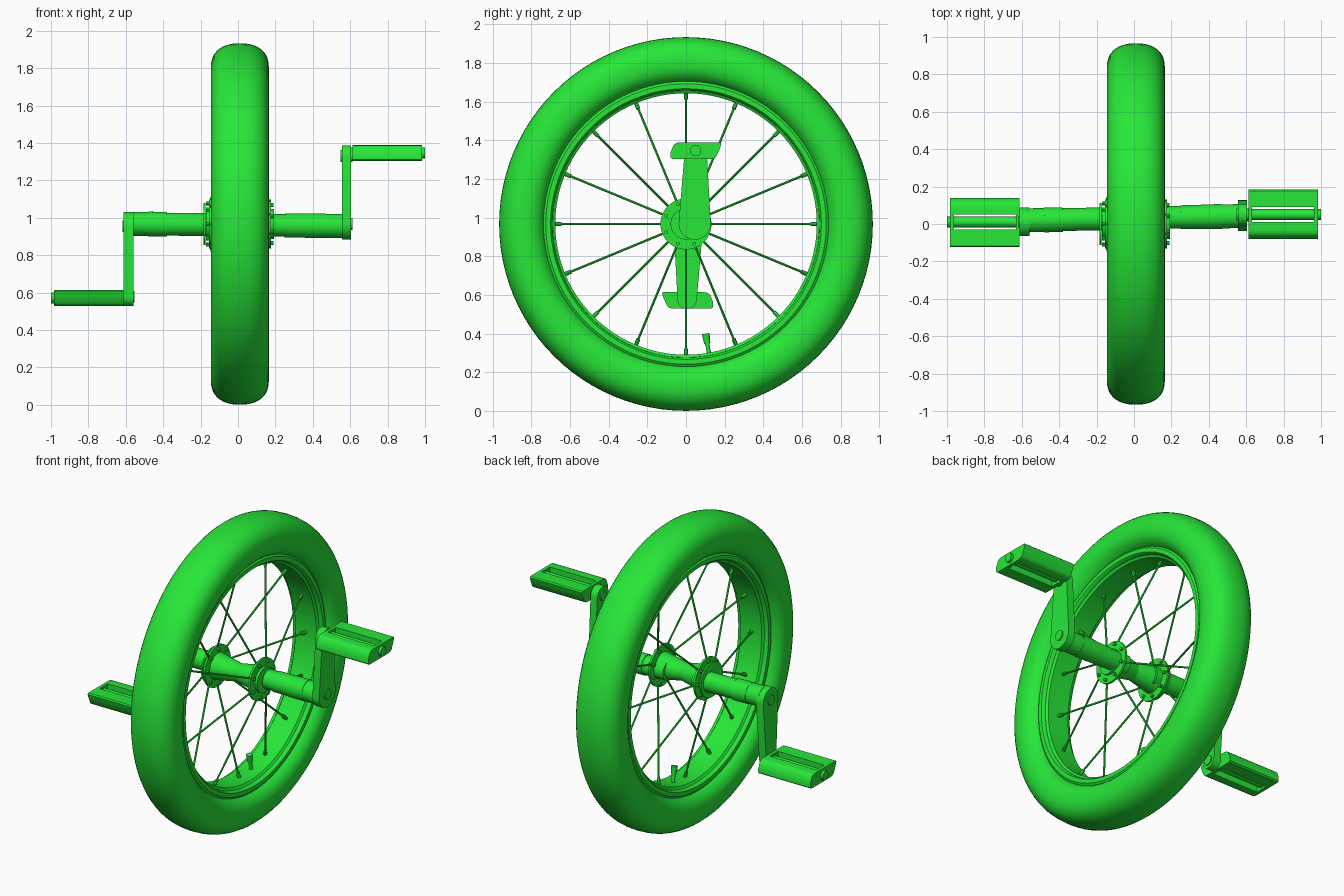
import bpy, bmesh
from math import sin, cos, pi, copysign
from mathutils import Vector

if "Cube" in bpy.data.objects:
    bpy.data.objects.remove(bpy.data.objects["Cube"])

green = bpy.data.materials.new("green")
green.diffuse_color = (0.02, 0.8, 0.04, 1)
green.use_nodes = True
green.node_tree.nodes["Principled BSDF"].inputs["Base Color"].default_value = green.diffuse_color
HUB = Vector((0.01, 0, 0.967))


def finish(name, bm):
    bmesh.ops.recalc_face_normals(bm, faces=bm.faces)
    me = bpy.data.meshes.new(name)
    bm.to_mesh(me)
    bm.free()
    me.materials.append(green)
    ob = bpy.data.objects.new(name, me)
    bpy.context.collection.objects.link(ob)
    return ob


def lathe(name, profile, seg):
    """Revolve a closed (x, radius) profile about the wheel axis."""
    bm = bmesh.new()
    rings = []
    for i in range(seg):
        a = 2 * pi * i / seg
        rings.append([bm.verts.new(HUB + Vector((x, r * cos(a), r * sin(a)))) for x, r in profile])
    n = len(profile)
    for i in range(seg):
        p, q = rings[i], rings[(i + 1) % seg]
        for j in range(n):
            k = (j + 1) % n
            bm.faces.new((p[j], p[k], q[k], q[j]))
    return finish(name, bm)


def rod(bm, a, b, r, seg=32, r2=None):
    """Add a capped cylinder or cone from a to b."""
    a, b = Vector(a), Vector(b)
    d = b - a
    m = d.to_track_quat('Z', 'Y').to_matrix().to_4x4()
    m.translation = (a + b) / 2
    bmesh.ops.create_cone(bm, cap_ends=True, segments=seg, radius1=r,
                          radius2=r if r2 is None else r2, depth=d.length, matrix=m)


def prism(bm, pts, x0, x1):
    """Extrude a (y, z) outline along x."""
    a = [bm.verts.new((x0, y, z)) for y, z in pts]
    b = [bm.verts.new((x1, y, z)) for y, z in pts]
    bm.faces.new(a)
    bm.faces.new(b)
    for i in range(len(pts)):
        j = (i + 1) % len(pts)
        bm.faces.new((a[i], a[j], b[j], b[i]))


# Tyre: squarish rounded tube
def sup(v):
    return copysign(abs(v) ** 0.85, v)


tyre = [(0.155 * sup(cos(t)), 0.835 + (0.131 if sin(t) > 0 else 0.118) * sup(sin(t)))
        for t in [2 * pi * i / 36 for i in range(36)]]
lathe("tyre", tyre, 96)

# Rim with a raised lip on both edges
half = [(0.075, 0.676), (0.085, 0.69), (0.098, 0.692), (0.108, 0.70), (0.108, 0.725), (0.09, 0.75)]
lathe("rim", half + [(-x, r) for x, r in reversed(half)], 96)

# Hub shell, narrow in the middle, with two flanges
bm = bmesh.new()
for s in (-1, 1):
    rod(bm, HUB, HUB + Vector((s * 0.16, 0, 0)), 0.055, 40, 0.085)
    rod(bm, HUB + Vector((s * 0.153, 0, 0)), HUB + Vector((s * 0.166, 0, 0)), 0.132, 48)
    rod(bm, HUB + Vector((s * 0.166, 0, 0)), HUB + Vector((s * 0.182, 0, 0)), 0.08, 40)
rod(bm, HUB + Vector((-0.195, 0, 0)), HUB + Vector((-0.185, 0, 0)), 0.112, 48)
finish("hub", bm)


# Stepped axle and bearing sleeves, slightly skewed
def axis(x):
    return Vector((x, 0.031 + 0.012 * x / 0.6, 0.962 - 0.006 * x / 0.6))


bm = bmesh.new()
for x0, x1, r in ((-0.57, -0.48, 0.064), (-0.48, -0.38, 0.066), (-0.38, -0.1, 0.061),
                  (0.1, 0.25, 0.06), (0.25, 0.36, 0.064), (0.36, 0.47, 0.066), (0.47, 0.56, 0.064)):
    rod(bm, axis(x0), axis(x1), r)
finish("axle", bm)

# Spokes alternate between the flanges
bm = bmesh.new()
for i in range(16):
    a = 2 * pi * i / 16
    d = Vector((0, cos(a), sin(a)))
    foot = HUB + d * 0.11 + Vector((0.16 if i % 2 else -0.16, 0, 0))
    end = HUB + d * 0.685
    rod(bm, foot, end, 0.006, 8)
    rod(bm, end.lerp(foot, 0.07), end, 0.011, 8)
    rod(bm, foot - Vector((0.02, 0, 0)), foot + Vector((0.02, 0, 0)), 0.01, 8)
finish("spokes", bm)

# Tyre valve
bm = bmesh.new()
rod(bm, (0.01, 0.122, 0.28), (0.01, 0.108, 0.36), 0.011, 16)
rod(bm, (0.01, 0.110, 0.35), (0.01, 0.102, 0.40), 0.016, 16, 0.02)
finish("valve", bm)


# Tapered crank arms with end bosses
def crank(name, x0, x1, base, rb, tip, rt):
    bm = bmesh.new()
    up = 1 if tip[1] > base[1] else -1
    pts = []
    for c, r, s in ((base, rb, -up), (tip, rt, up)):
        for i in range(17):
            t = pi * i / 16
            k = -s * up
            pts.append((c[0] + k * r * cos(t), c[1] + s * r * sin(t)))
    prism(bm, pts, x0, x1)
    m, w = (x0 + x1) / 2, abs(x1 - x0) / 2 + 0.007
    for c in (base, tip):
        rod(bm, (m - w, *c), (m + w, *c), 0.032, 24)
    finish(name, bm)


crank("right_crank", 0.556, 0.604, (0.045, 0.968), 0.083, (0.05, 1.33), 0.058)
crank("left_crank", -0.611, -0.56, (0.012, 0.955), 0.076, (0.006, 0.578), 0.05)

# Pedals: two tread blocks, end plates and a spindle
front = [(-0.04, -0.043), (-0.12, -0.043), (-0.13, -0.035), (-0.13, -0.01), (-0.115, 0.028),
         (-0.10, 0.04), (-0.08, 0.043), (-0.04, 0.043)]
back = [(0.04, 0.043), (0.127, 0.043), (0.134, 0.036), (0.125, 0.01), (0.108, -0.028),
        (0.098, -0.038), (0.08, -0.043), (0.04, -0.043)]


def pedal(name, s, cy, cz):
    bm = bmesh.new()
    for part, x0, x1 in ((front, 0.612, 0.983), (back, 0.612, 0.983),
                         (front[-1:] + back[:1] + back[-1:] + front[:1], 0.612, 0.632),
                         (front[-1:] + back[:1] + back[-1:] + front[:1], 0.962, 0.983)):
        prism(bm, [(cy + s * y, cz + z) for y, z in part], s * x0, s * x1)
    rod(bm, (s * 0.57, cy, cz), (s * 1.0, cy, cz), 0.029, 24)
    finish(name, bm)


pedal("right_pedal", 1, 0.05, 1.346)
pedal("left_pedal", -1, 0.01, 0.572)

# Smooth shading with crisp edges
bpy.ops.object.select_all(action='SELECT')
bpy.context.view_layer.objects.active = bpy.data.objects["tyre"]
bpy.ops.object.shade_smooth_by_angle(angle=0.6)
